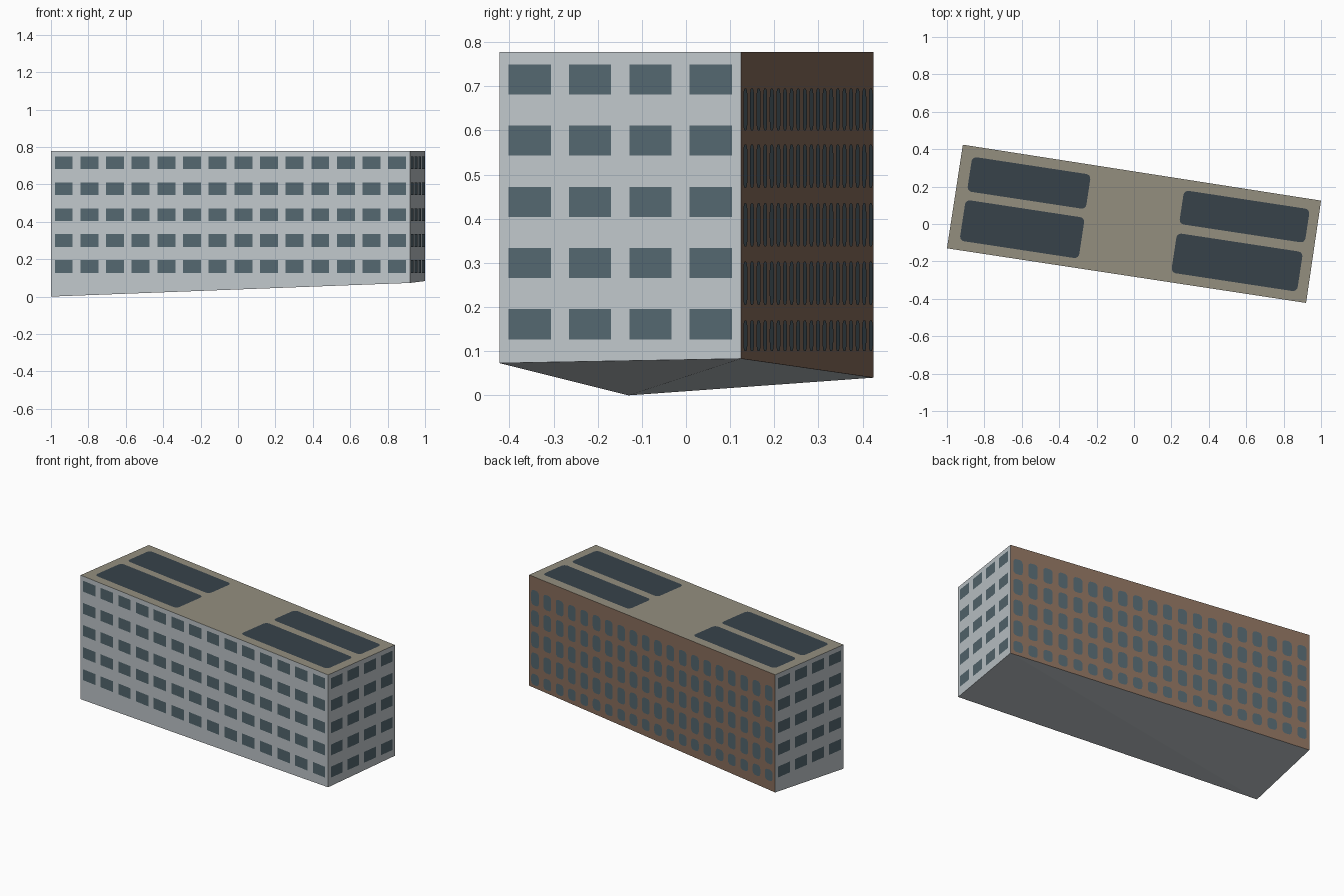
import bpy, math
from mathutils import Vector

if "Cube" in bpy.data.objects:
    bpy.data.objects.remove(bpy.data.objects["Cube"])


def material(name, rgb):
    lin = [(c / 255 / 12.92) if c < 11 else ((c / 255 + 0.055) / 1.055) ** 2.4 for c in rgb]
    m = bpy.data.materials.new(name)
    m.diffuse_color = (*lin, 1)
    m.use_nodes = True
    m.node_tree.nodes["Principled BSDF"].inputs["Base Color"].default_value = m.diffuse_color
    return m


pale = material("pale_wall", (192, 199, 203))
brown = material("brown_wall", (139, 112, 94))
glass = material("window_glass", (84, 103, 111))
roof = material("roof_tan", (148, 143, 127))
dark = material("dark_roof_panel", (55, 66, 74))

TOP, LIFT = 0.777, 0.002
# Ground corners, counter-clockwise from the front left, on a sloping site
base = [Vector(p) for p in ((-1, -0.13, 0), (0.92, -0.422, 0.073),
                            (1, 0.125, 0.083), (-0.915, 0.424, 0.04))]


def mesh_object(name, verts, faces, mats):
    me = bpy.data.meshes.new(name)
    me.from_pydata(verts, [], faces)
    for m in mats:
        me.materials.append(m)
    me.update()
    ob = bpy.data.objects.new(name, me)
    bpy.context.collection.objects.link(ob)
    return ob


def outline(u0, u1, v0, v1, r=0.0, steps=4):
    """Rectangle outline, with rounded corners when r > 0."""
    if r == 0:
        return [(u0, v0), (u1, v0), (u1, v1), (u0, v1)]
    pts = []
    for k, (cu, cv) in enumerate(((u1 - r, v1 - r), (u0 + r, v1 - r),
                                  (u0 + r, v0 + r), (u1 - r, v0 + r))):
        for s in range(steps + 1):
            a = math.pi / 2 * (k + s / steps)
            pts.append((cu + r * math.cos(a), cv + r * math.sin(a)))
    return pts


def plates(name, shapes, place, mat):
    verts, faces = [], []
    for shape in shapes:
        faces.append(range(len(verts), len(verts) + len(shape)))
        verts += [place(u, v) for u, v in shape]
    return mesh_object(name, verts, [list(f) for f in faces], [mat])


# Building shell: walls, roof and sloping underside
verts = base + [Vector((p.x, p.y, TOP)) for p in base]
faces = [(i, (i + 1) % 4, (i + 1) % 4 + 4, i + 4) for i in range(4)]
faces += [(4, 5, 6, 7), (0, 2, 1), (0, 3, 2)]
shell = mesh_object("building_shell", verts, faces, [pale, brown, roof])
shell.data.polygons[2].material_index = 1
shell.data.polygons[4].material_index = 2


def wall_windows(name, i, columns, rows, fill, radius=0.0):
    a, b = base[i].to_2d(), base[(i + 1) % 4].to_2d()
    length = (b - a).length
    d = (b - a) / length
    out = Vector((d.y, -d.x)) * LIFT
    cell = length / columns
    shapes = [outline((c + 0.5 - fill / 2) * cell, (c + 0.5 + fill / 2) * cell, z0, z1, radius)
              for c in range(columns) for z0, z1 in rows]
    plates(name, shapes, lambda u, v: (*(a + d * u + out), v), glass)


# Window grids
rows = [(0.127 + 0.1386 * k, 0.195 + 0.1386 * k) for k in range(5)]
back_rows = [(0.10, 0.17), (0.205, 0.303), (0.337, 0.435), (0.47, 0.568), (0.60, 0.695)]
wall_windows("front_windows", 0, 14, rows, 0.70)
wall_windows("right_windows", 1, 4, rows, 0.70)
wall_windows("back_windows", 2, 20, back_rows, 0.62, 0.02)
wall_windows("left_windows", 3, 4, rows, 0.70)

# Dark rounded panels on the roof, laid out along the front wall
du = (base[1] - base[0]).to_2d().normalized()
dv = Vector((-du.y, du.x))
origin = base[0].to_2d()
panels = [(0.06, 0.702, 0.318, 0.505), (0.06, 0.704, 0.051, 0.272),
          (1.207, 1.887, 0.316, 0.498), (1.204, 1.885, 0.052, 0.266)]
plates("roof_panels", [outline(*p, 0.025) for p in panels],
       lambda u, v: (*(origin + du * u + dv * v), TOP + LIFT), dark)
